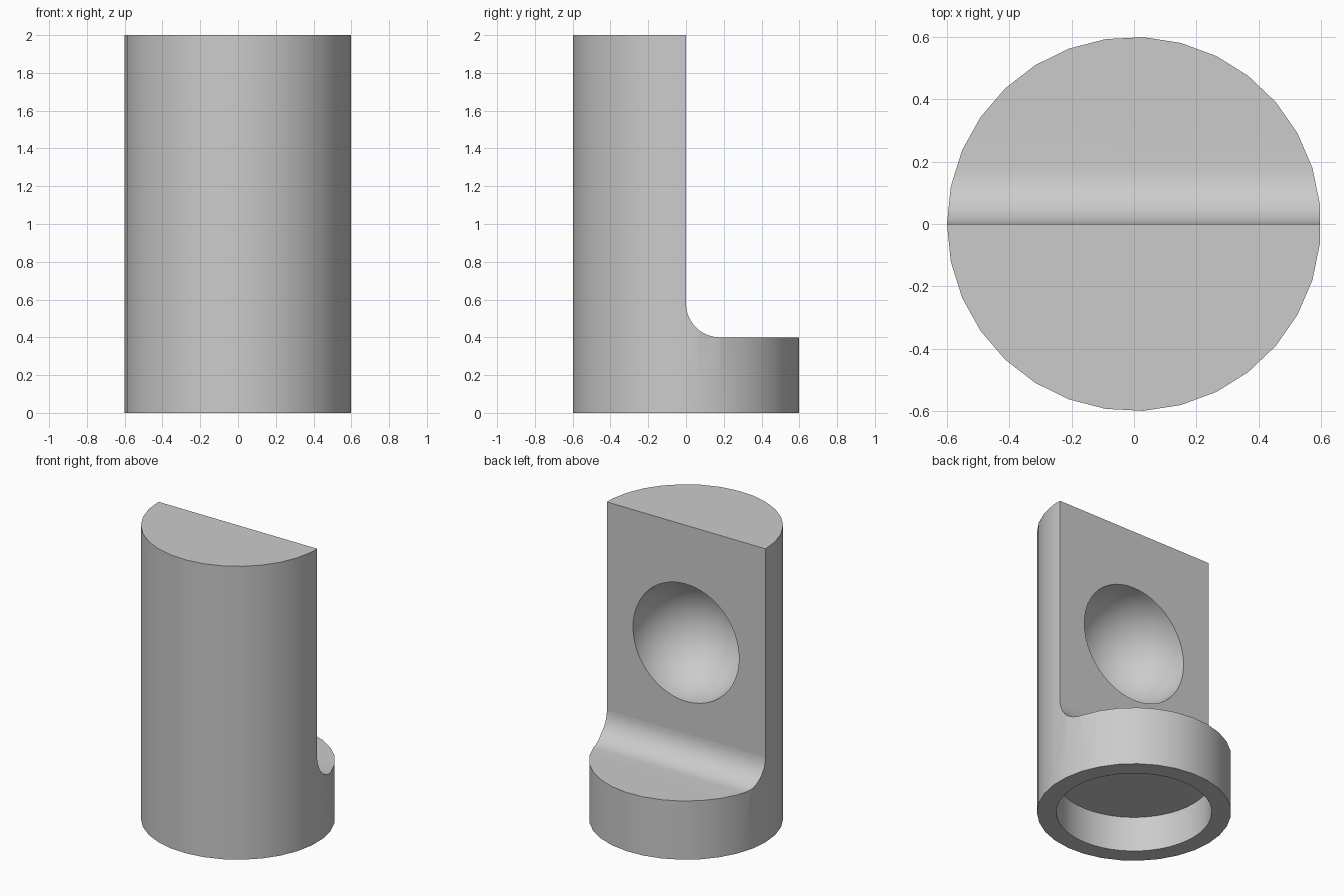
import bpy
import bmesh
from math import pi, sin, cos
from mathutils import Matrix, Vector

old = bpy.data.objects.get("Cube")
if old:
    bpy.data.objects.remove(old, do_unlink=True)

RADIUS, HEIGHT, BASE = 0.6, 2.0, 0.4
FILLET = 0.18

grey = bpy.data.materials.new("plain grey")
grey.use_nodes = True
grey.diffuse_color = (0.6, 0.6, 0.6, 1)
grey.node_tree.nodes["Principled BSDF"].inputs["Base Color"].default_value = (0.6, 0.6, 0.6, 1)


def add_object(name, bm):
    bmesh.ops.recalc_face_normals(bm, faces=bm.faces)
    mesh = bpy.data.meshes.new(name)
    bm.to_mesh(mesh)
    bm.free()
    mesh.materials.append(grey)
    obj = bpy.data.objects.new(name, mesh)
    bpy.context.collection.objects.link(obj)
    return obj


def prism(name, points, direction):
    """Extrude a closed outline along a direction."""
    bm = bmesh.new()
    face = bm.faces.new([bm.verts.new(p) for p in points])
    extruded = bmesh.ops.extrude_face_region(bm, geom=[face])["geom"]
    verts = [v for v in extruded if isinstance(v, bmesh.types.BMVert)]
    bmesh.ops.translate(bm, verts=verts, vec=Vector(direction))
    return add_object(name, bm)


def circle(radius, count, z):
    steps = [pi + 2 * pi * i / count for i in range(count)]
    return [(radius * cos(a), radius * sin(a), z) for a in steps]


def carve(target, cutter):
    cutter.hide_render = True
    mod = target.modifiers.new("carve", 'BOOLEAN')
    mod.operation = 'DIFFERENCE'
    mod.solver = 'EXACT'
    mod.object = cutter
    bpy.context.view_layer.objects.active = target
    bpy.ops.object.modifier_apply(modifier=mod.name)
    bpy.data.objects.remove(cutter, do_unlink=True)


# Round body
body = prism("post_body", circle(RADIUS, 31, 0), (0, 0, HEIGHT))

# Back half removed above the base, with a rounded inner corner
corner = [(-1, FILLET * (1 - cos(a)), BASE + FILLET * (1 - sin(a)))
          for a in [pi / 2 * i / 12 for i in range(13)]]
outline = corner + [(-1, 1, BASE), (-1, 1, 3), (-1, 0, 3)]
carve(body, prism("back_cutter", outline, (2, 0, 0)))

# Round socket in the flat back wall
ball = bmesh.new()
bmesh.ops.create_uvsphere(
    ball, u_segments=48, v_segments=24, radius=0.4,
    matrix=Matrix.Translation((0, 0, 1.2)) @ Matrix.Rotation(pi / 2, 4, 'X'))
carve(body, add_object("socket_cutter", ball))

# Shallow bore in the underside
carve(body, prism("bore_cutter", circle(0.48, 48, -0.5), (0, 0, 0.74)))

# Smooth curves, crisp edges
bpy.ops.object.select_all(action='DESELECT')
body.select_set(True)
bpy.context.view_layer.objects.active = body
bpy.ops.object.shade_smooth_by_angle(angle=pi / 6)
